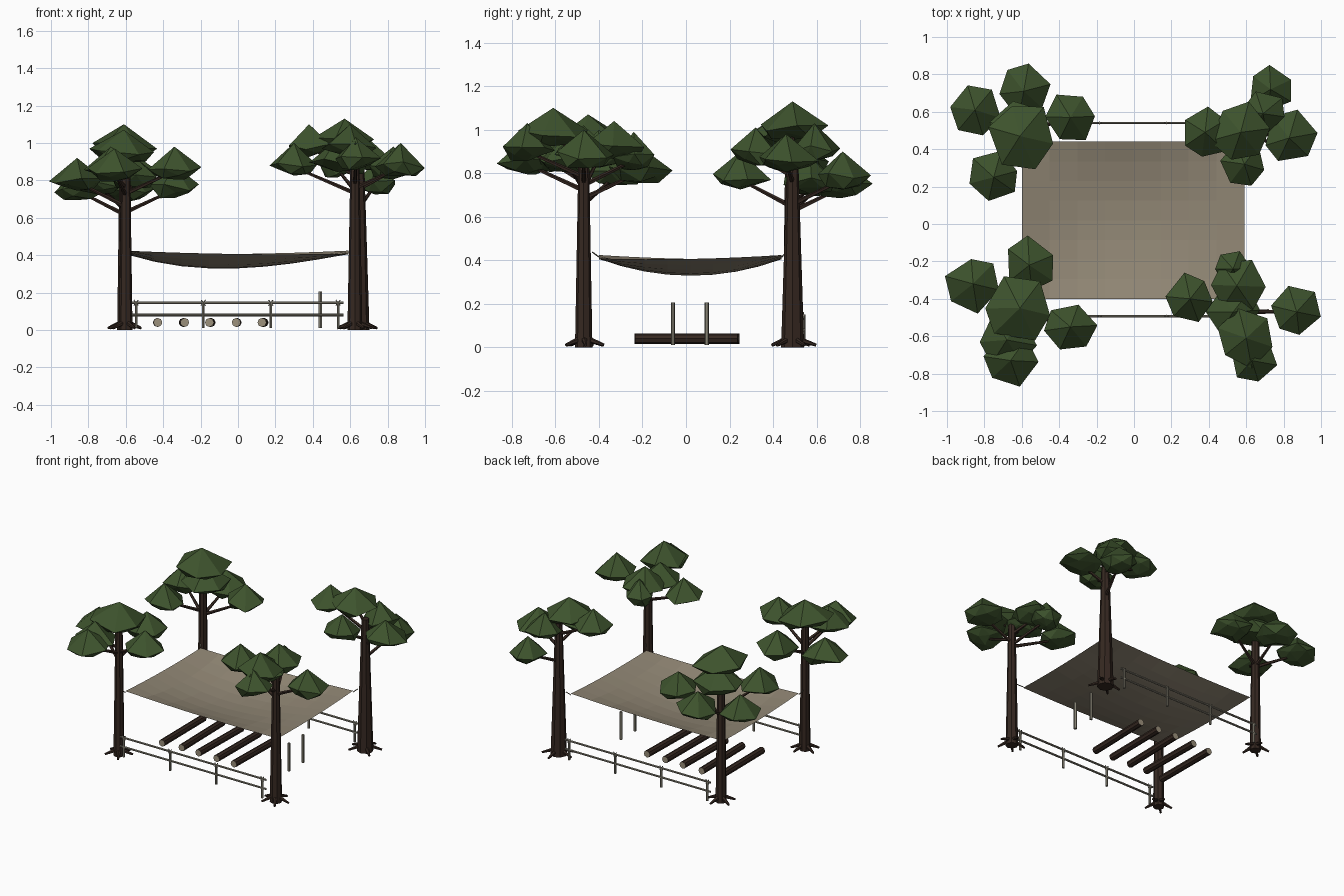
import bpy
import bmesh
import math
import random
from mathutils import Vector

random.seed(4)

default_cube = bpy.data.objects.get("Cube")
if default_cube:
    bpy.data.objects.remove(default_cube, do_unlink=True)


def make_material(name, red, green, blue):
    material = bpy.data.materials.new(name)
    colour = (red, green, blue, 1)
    material.use_nodes = True
    material.diffuse_color = colour
    material.node_tree.nodes["Principled BSDF"].inputs["Base Color"].default_value = colour
    return material


LEAF = make_material("leaf green", .047, .086, .026)
BARK = make_material("dark bark", .036, .021, .015)
CANVAS = make_material("tan canvas", .285, .243, .178)
POLE = make_material("weathered grey wood", .24, .225, .175)
CUT = make_material("cut wood", .33, .28, .2)


def finish(bm, name, *materials):
    bmesh.ops.recalc_face_normals(bm, faces=bm.faces)
    mesh = bpy.data.meshes.new(name)
    bm.to_mesh(mesh)
    bm.free()
    for material in materials:
        mesh.materials.append(material)
    obj = bpy.data.objects.new(name, mesh)
    bpy.context.collection.objects.link(obj)
    return obj


def add_rod(bm, start, end, radius, end_radius=None, sides=6):
    """Add a tapered, capped cylinder between two points."""
    start, end = Vector(start), Vector(end)
    axis = end - start
    made = bmesh.ops.create_cone(
        bm, cap_ends=True, segments=sides, radius1=radius,
        radius2=radius if end_radius is None else end_radius, depth=axis.length)
    turn = axis.to_track_quat("Z", "Y")
    for vert in made["verts"]:
        vert.co = turn @ vert.co + (start + end) / 2


def add_leaf_clump(bm, x, y, top, radius):
    """Add a faceted tent with a pointed top, drooping rim and shallow underside."""
    sides = 6
    spin = random.uniform(0, math.pi)
    apex = bm.verts.new((x, y, top))
    bottom = bm.verts.new((x, y, top - .175))
    rings = []
    for size, drop, offset in ((1.05, .118, 0), (.7, .158, .5)):
        ring = []
        for i in range(sides):
            angle = spin + math.tau * (i + offset + random.uniform(-.15, .15)) / sides
            reach = radius * size * random.uniform(.9, 1.1)
            ring.append(bm.verts.new((x + reach * math.cos(angle),
                                      y + reach * math.sin(angle),
                                      top - drop + random.uniform(-.018, .018))))
        rings.append(ring)
    upper, lower = rings
    for i in range(sides):
        j = (i + 1) % sides
        bm.faces.new((apex, upper[i], upper[j]))
        bm.faces.new((upper[i], lower[i], upper[j]))
        bm.faces.new((upper[j], lower[i], lower[j]))
        bm.faces.new((bottom, lower[j], lower[i]))


def build_tree(name, x, y, height, radius, clumps):
    # Trunk with small spreading roots
    wood = bmesh.new()
    add_rod(wood, (x, y, 0), (x, y, height), radius, .024, sides=8)
    for i in range(5):
        angle = math.tau * (i + random.uniform(0, .5)) / 5
        reach = radius + .055
        add_rod(wood, (x, y, .045),
                (x + reach * math.cos(angle), y + reach * math.sin(angle), .01),
                .016, .007)
    # Branches reaching into each leaf clump
    leaves = bmesh.new()
    for cx, cy, top, size in clumps:
        distance = math.hypot(cx - x, cy - y)
        tip = top - .13
        base = min(height - .03, tip - .04 - .3 * distance)
        add_rod(wood, (x, y, base), (cx, cy, tip), .012, .007, sides=5)
        add_leaf_clump(leaves, cx, cy, top, size)
    finish(wood, name + "_trunk", BARK)
    finish(leaves, name + "_foliage", LEAF)


# Four trees: position, trunk height, base radius, leaf clumps (x, y, top, radius)
build_tree("back_right_tree", -.61, .48, .9, .036, [
    (-.59, .71, .86, .135), (-.85, .61, .87, .14), (-.61, .47, 1.1, .175),
    (-.75, .25, .9, .13), (-.34, .57, .88, .135), (-.6, .5, .97, .17)])
build_tree("back_left_tree", .65, .49, .93, .053, [
    (.73, .72, .9, .115), (.38, .49, 1.1, .13), (.57, .49, 1.13, .15),
    (.69, .59, 1.03, .115), (.83, .46, .98, .14), (.59, .32, 1.01, .115)])
build_tree("front_right_tree", -.6, -.47, .88, .036, [
    (-.86, -.32, .92, .14), (-.56, -.22, .93, .14), (-.61, -.45, 1.07, .17),
    (-.34, -.55, .98, .13), (-.68, -.62, .98, .145), (-.66, -.73, .97, .13)])
build_tree("front_left_tree", .625, -.47, .9, .04, [
    (.3, -.4, 1, .125), (.53, -.24, .99, .1), (.55, -.33, 1.04, .14),
    (.53, -.47, 1.02, .13), (.87, -.47, 1, .13), (.6, -.61, 1.1, .15),
    (.63, -.73, 1.03, .12)])

# Sagging canvas canopy
canopy = bmesh.new()
cells = 8
made = bmesh.ops.create_grid(canopy, x_segments=cells, y_segments=cells, size=1)
for vert in made["verts"]:
    u, v = vert.co.x, vert.co.y
    belly = (1 - u * u) * (1 - v * v) * (1 - .3 * u)
    edge = 2 - u * u - v * v
    vert.co = (.595 * u - .005, .42 * v + .02,
               .416 + .008 * u * v - .067 * belly - .01 * edge)
finish(canopy, "canopy", CANVAS)

# Ropes tying the canopy corners to the trunks
ropes = bmesh.new()
for sx in (-1, 1):
    for sy in (-1, 1):
        add_rod(ropes, (.595 * sx - .005, .42 * sy + .02, .415),
                (.615 * sx, .445 * sy + .015, .437), .003, sides=5)
finish(ropes, "canopy_ropes", POLE)

# Log benches with pale cut ends
for i in range(5):
    log = bmesh.new()
    x = -.43 + .141 * i
    shift = random.uniform(-.008, .015)
    lean = random.uniform(-.006, .006)
    add_rod(log, (x - lean, -.228 + shift, .04), (x + lean, .24 + shift, .04),
            .024, sides=8)
    for face in log.faces:
        face.normal_update()
        face.material_index = int(abs(face.normal.y) > .9)
    finish(log, "log_bench_" + str(i + 1), BARK, CUT)

# Two free-standing posts
for name, y in (("front_post", -.06), ("rear_post", .095)):
    post = bmesh.new()
    add_rod(post, (.44, y, .01), (.44, y, .205), .01)
    finish(post, name, POLE)

# Rail fences along front and back, with crossed pegs over each post
for name, y in (("front_fence", -.493), ("back_fence", .54)):
    fence = bmesh.new()
    for z in (.08, .145):
        add_rod(fence, (-.57, y, z), (.565, y, z), .0075)
    for i in range(4):
        x = -.545 + .36 * i
        add_rod(fence, (x, y, .01), (x, y, .15), .008)
        for side in (-1, 1):
            add_rod(fence, (x - .012 * side, y, .13), (x + .012 * side, y, .16),
                    .003, sides=5)
    finish(fence, name, POLE)
